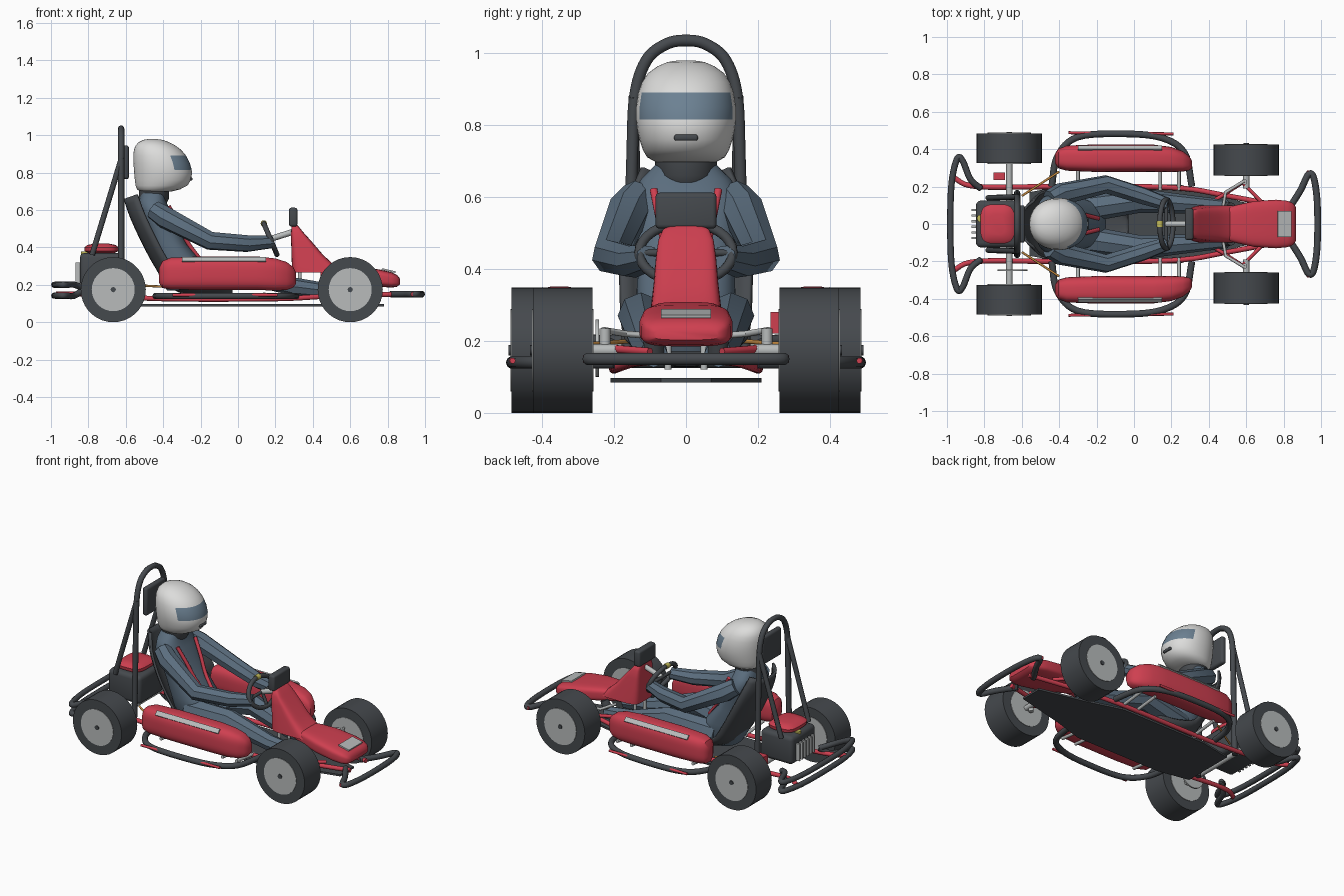
import bpy, bmesh, math
from mathutils import Vector, Matrix

if "Cube" in bpy.data.objects:
    bpy.data.objects.remove(bpy.data.objects["Cube"])

def mat(name, *c):
    m = bpy.data.materials.new(name)
    m.diffuse_color = (*c, 1)
    m.use_nodes = True
    m.node_tree.nodes["Principled BSDF"].inputs["Base Color"].default_value = m.diffuse_color
    return m

RED = mat("red_paint", .62, .05, .08)
BLACK = mat("black_rubber", .06, .067, .075)
BLUE = mat("suit_blue", .105, .155, .21)
VISOR = mat("visor_blue", .15, .22, .29)
WHITE = mat("helmet_white", .72, .72, .71)
GREY = mat("metal_grey", .48, .5, .5)
YELLOW = mat("yellow", .55, .5, .1)
ORANGE = mat("orange", .55, .25, .05)
SIDES = (("left", 1), ("right", -1))

def activate(ob):
    bpy.ops.object.select_all(action='DESELECT')
    ob.select_set(True)
    bpy.context.view_layer.objects.active = ob

def finish(name, bm, *mats):
    bmesh.ops.recalc_face_normals(bm, faces=bm.faces)
    me = bpy.data.meshes.new(name)
    bm.to_mesh(me)
    bm.free()
    ob = bpy.data.objects.new(name, me)
    bpy.context.collection.objects.link(ob)
    for m in mats:
        me.materials.append(m)
    activate(ob)
    bpy.ops.object.shade_smooth_by_angle(angle=math.radians(40))
    return ob

def cyl(name, p, q, r, m, r2=None, n=12):
    """Cylinder or cone between two points."""
    p, q = Vector(p), Vector(q)
    d = q - p
    bm = bmesh.new()
    M = Matrix.Translation((p + q) / 2) @ d.to_track_quat('Z', 'Y').to_matrix().to_4x4()
    bmesh.ops.create_cone(bm, cap_ends=True, segments=n, radius1=r,
                          radius2=r if r2 is None else r2, depth=d.length, matrix=M)
    return finish(name, bm, m)

def box(name, c, size, m, rot=(0, 0, 0), bevel=0):
    bm = bmesh.new()
    bmesh.ops.create_cube(bm, size=1, matrix=Matrix.Diagonal((*size, 1)))
    if bevel:
        bmesh.ops.bevel(bm, geom=bm.edges[:], offset=bevel, segments=3, profile=.5, affect='EDGES')
    ob = finish(name, bm, m)
    ob.location, ob.rotation_euler = c, rot
    return ob

def smooth_path(pts, k=6):
    """Catmull-Rom samples through the given points."""
    P = [Vector(p) for p in pts]
    P = [2 * P[0] - P[1]] + P + [2 * P[-1] - P[-2]]
    out = []
    for a, b, c, d in zip(P, P[1:], P[2:], P[3:]):
        for i in range(k):
            t = i / k
            out.append(.5 * (2 * b + (c - a) * t + (2 * a - 5 * b + 4 * c - d) * t * t
                             + (3 * b - a - 3 * c + d) * t ** 3))
    return out + [P[-2]]

def tube(name, pts, r, m, radii=None, smooth=True, closed=False, res=3):
    pts = smooth_path(pts) if smooth else pts
    cu = bpy.data.curves.new(name, 'CURVE')
    cu.dimensions, cu.bevel_depth, cu.bevel_resolution, cu.use_fill_caps = '3D', r, res, True
    sp = cu.splines.new('POLY')
    sp.points.add(len(pts) - 1)
    for i, p in enumerate(pts):
        sp.points[i].co = (*p, 1)
        sp.points[i].radius = radii[i] if radii else 1
    sp.use_cyclic_u = closed
    ob = bpy.data.objects.new(name, cu)
    bpy.context.collection.objects.link(ob)
    cu.materials.append(m)
    activate(ob)
    bpy.ops.object.convert(target='MESH')
    ob = bpy.context.view_layer.objects.active
    bpy.ops.object.shade_smooth_by_angle(angle=math.radians(40))
    return ob

def mirrored(pts):
    return pts + [(x, -y, z) for x, y, z in reversed(pts) if abs(y) > 1e-6]

def loft(name, rows, axis, p, mats, n=40, rule=None):
    """Skin superellipse rings; axis x: (x, y, z, ry, rz), axis z: (z, xmin, xmax, ry)."""
    bm, rings = bmesh.new(), []
    for row in rows:
        ring = []
        for k in range(n):
            a = math.tau * (k + .5) / n
            c, s = (math.copysign(abs(f) ** (2 / p), f) for f in (math.cos(a), math.sin(a)))
            if axis == 'x':
                co = (row[0], row[1] + row[3] * c, row[2] + row[4] * s)
            else:
                co = ((row[1] + row[2]) / 2 + (row[2] - row[1]) / 2 * c, row[3] * s, row[0])
            ring.append(bm.verts.new(co))
        rings.append(ring)
    for A, B in zip(rings, rings[1:]):
        for k in range(n):
            bm.faces.new((A[k], A[(k + 1) % n], B[(k + 1) % n], B[k]))
    bm.faces.new(rings[0])
    bm.faces.new(rings[-1])
    if rule:
        for f in bm.faces:
            f.material_index = rule(f.calc_center_median())
    return finish(name, bm, *mats)

# Floor pan
bm = bmesh.new()
outline = mirrored([(.78, .07, .085), (.45, .15, .085), (.25, .21, .085), (-.35, .21, .085), (-.56, .17, .085)])
face = bm.faces.new([bm.verts.new(v) for v in outline])
ext = bmesh.ops.extrude_face_region(bm, geom=[face])
bmesh.ops.translate(bm, vec=(0, 0, .012), verts=[v for v in ext["geom"] if isinstance(v, bmesh.types.BMVert)])
finish("floor_pan", bm, BLACK)

# Wheels, axles and frame on both sides
for side, s in SIDES:
    for end, x, y0, y1 in (("rear", -.667, .325, .485), ("front", .6, .26, .425)):
        cyl(f"{end}_tyre_{side}", (x, s * y0, .174), (x, s * y1, .174), .174, BLACK, n=36)
        cyl(f"{end}_rim_{side}", (x, s * (y0 - .003), .174), (x, s * (y1 + .003), .174), .115, GREY, n=36)
        cyl(f"{end}_hub_{side}", (x, s * y0, .174), (x, s * (y1 + .008), .174), .014, BLACK)
    tube(f"frame_rail_{side}", [(-.97, s * .25, .15), (-.84, s * .2, .15), (-.4, s * .2, .125), (.2, s * .195, .125),
                                (.5, s * .15, .14), (.86, s * .08, .15)], .014, RED)
    tube(f"front_arm_{side}", [(.42, s * .12, .17), (.58, s * .22, .18), (.7, s * .1, .17)], .011, RED, smooth=False)
    cyl(f"stub_axle_{side}", (.6, s * .19, .174), (.6, s * .27, .174), .017, GREY)
    cyl(f"upright_{side}", (.59, s * .225, .14), (.59, s * .225, .235), .015, GREY)
    tube(f"tie_rod_{side}", [(.59, s * .23, .23), (.49, s * .17, .22), (.47, s * .05, .21)], .009, GREY, smooth=False)
    cyl(f"seat_stay_{side}", (-.6, s * .15, .2), (-.4, s * .28, .19), .006, ORANGE)
    for i, x in enumerate((-.3, .14, .24)):
        cyl(f"pod_mount_{i}_{side}", (x, s * .18, .13), (x, s * .36, .15), .01, GREY)
    # Side bumper and pod
    tube(f"side_bumper_{side}", [(-.44, s * .2, .14), (-.41, s * .36, .14), (-.3, s * .465, .14), (-.05, s * .482, .14),
                                 (.15, s * .46, .14), (.27, s * .38, .14), (.31, s * .2, .14)], .018, BLACK)
    cyl(f"bumper_strip_{side}", (-.35, s * .488, .145), (.21, s * .482, .145), .008, RED)
    loft(f"side_pod_{side}", [(x, s * y, z, ry, rz) for x, y, z, ry, rz in (
        (-.422, .35, .25, .025, .04), (-.405, .35, .255, .052, .072), (-.36, .352, .26, .067, .085),
        (-.2, .352, .262, .074, .09), (.1, .352, .262, .073, .09), (.2, .345, .255, .067, .086),
        (.26, .335, .247, .055, .075), (.295, .325, .24, .038, .055), (.31, .318, .235, .02, .03))],
        'x', 3, [RED])
    box(f"pod_stripe_{side}", (-.075, s * .407, .336), (.45, .03, .009), GREY, rot=(-s * .8, 0, 0))
    # Roll hoop brace and shoulder straps
    cyl(f"hoop_brace_{side}", (-.622, s * .145, .88), (-.78, s * .14, .36), .015, BLACK)
    tube(f"strap_{side}", [(-.37, s * .09, .62), (-.315, s * .07, .52), (-.265, s * .05, .42), (-.19, s * .03, .32)],
         .011, RED)
    # Driver limbs
    tube(f"arm_{side}", [(-.45, s * .13, .6), (-.39, s * .16, .56), (-.15, s * .212, .435), (.05, s * .15, .42),
                         (.18, s * .105, .43)], .05, BLUE, radii=[1.05, 1.2, 1.0, .92, .72], smooth=False, res=2)
    tube(f"leg_{side}", [(-.28, s * .08, .235), (.03, s * .125, .27), (.3, s * .105, .19), (.5, s * .09, .165)],
         .065, BLUE, radii=[1.15, 1, .75, .6], smooth=False, res=2)
    cyl(f"shoe_{side}", (.48, s * .09, .15), (.52, s * .09, .24), .033, BLACK, r2=.025)
    cyl(f"nose_post_{side}", (.33, s * .05, .12), (.33, s * .05, .3), .01, GREY)
    cyl(f"bumper_tip_{side}", (.93, s * .25, .15), (.935, s * .285, .15), .011, RED)

cyl("rear_axle", (-.667, -.33, .174), (-.667, .33, .174), .017, GREY)
cyl("brake_disc", (-.65, -.252, .18), (-.65, -.242, .18), .08, GREY, n=32)
box("brake_reservoir", (-.72, .255, .25), (.06, .04, .06), RED)

# Bumpers
tube("front_bumper", mirrored([(.82, .07, .15), (.89, .18, .15), (.93, .262, .15), (.958, .255, .15),
                               (.977, .15, .15), (.982, 0, .15)]), .018, BLACK)
for i, z in enumerate((.142, .2)):
    tube(f"rear_bumper_{i}", mirrored([(-.82, .19, .18), (-.875, .24, z), (-.915, .335, z), (-.945, .35, z),
                                       (-.975, .22, z), (-.982, 0, z)]), .017, BLACK)

# Roll hoop and headrest
tube("roll_hoop", mirrored([(-.625, .165, .13), (-.625, .158, .4), (-.625, .15, .7), (-.625, .142, .88),
                            (-.625, .11, .98), (-.625, .055, 1.025), (-.625, 0, 1.035)]), .017, BLACK)
box("headrest", (-.6, 0, .855), (.035, .2, .18), BLACK, bevel=.014)

# Engine with cover and cooling fins
box("engine", (-.73, 0, .28), (.23, .25, .18), BLACK, bevel=.025)
loft("engine_cover", [(.37, -.8, -.66, .085), (.38, -.82, -.64, .102), (.4, -.822, -.638, .105),
                      (.413, -.805, -.655, .09), (.42, -.77, -.69, .055)], 'z', 3.5, [RED])
cyl("filler_cap", (-.82, .03, .36), (-.82, .03, .378), .02, YELLOW)
for i in range(6):
    box(f"engine_fin_{i}", (-.85, -.075 + .03 * i, .265), (.035, .012, .11), GREY)

# Seat shell
prof = [(-.605, .66, .12), (-.57, .56, .16), (-.51, .43, .18), (-.44, .3, .18), (-.36, .19, .175),
        (-.22, .14, .165), (-.09, .135, .14), (-.03, .14, .08)]
P = smooth_path(prof, 3)
bm, grid = bmesh.new(), []
for i, p in enumerate(P):
    t = P[min(i + 1, len(P) - 1)] - P[max(i - 1, 0)]
    nrm = Vector((-t.y, t.x)).normalized()
    grid.append([bm.verts.new((p.x + nrm.x * .07 * abs(v) ** 3, p.z * v, p.y + nrm.y * .07 * abs(v) ** 3))
                 for v in (k / 6 - 1 for k in range(13))])
for A, B in zip(grid, grid[1:]):
    for k in range(12):
        bm.faces.new((A[k], A[k + 1], B[k + 1], B[k]))
seat = finish("seat", bm, BLACK)
sol = seat.modifiers.new("thickness", 'SOLIDIFY')
sol.thickness, sol.offset = .014, 0

# Driver body and helmet
loft("torso", [(.17, -.38, -.18, .1), (.24, -.42, -.15, .13), (.32, -.44, -.19, .138), (.42, -.47, -.275, .135),
               (.52, -.505, -.325, .142), (.6, -.53, -.365, .152), (.65, -.53, -.385, .125),
               (.69, -.52, -.39, .085)], 'z', 2.4, [BLUE])
loft("collar", [(.64, -.51, -.38, .07), (.66, -.53, -.37, .085), (.72, -.53, -.37, .087)], 'z', 2, [BLACK])
loft("helmet", [(.698, -.52, -.36, .085), (.71, -.54, -.31, .108), (.73, -.548, -.27, .12), (.76, -.552, -.252, .13),
                (.79, -.555, -.246, .136), (.815, -.557, -.247, .139), (.85, -.559, -.257, .139),
                (.89, -.56, -.277, .133), (.92, -.557, -.302, .122), (.945, -.548, -.335, .105),
                (.963, -.53, -.37, .08), (.975, -.505, -.405, .052), (.98, -.475, -.44, .02)], 'z', 2.1,
     [WHITE, VISOR],
     rule=lambda c: int(.815 < c.z < .89 and abs(math.atan2(c.y / .139, (c.x + .405) / .155)) < math.radians(68)))
box("chin_vent", (-.252, 0, .765), (.016, .066, .017), BLACK, bevel=.006)

# Nose, steering fairing and instrument box
loft("nose", [(.44, 0, .27, .07, .035), (.54, 0, .265, .1, .043), (.64, 0, .252, .122, .048), (.76, 0, .235, .13, .046),
              (.82, 0, .226, .124, .041), (.85, 0, .221, .112, .032), (.866, 0, .218, .09, .015)], 'x', 4, [RED])
loft("steering_fairing", [(.265, .29, .58, .1), (.3, .288, .52, .097), (.36, .286, .455, .09), (.43, .284, .395, .084),
                          (.48, .284, .35, .077), (.51, .286, .326, .064), (.52, .29, .315, .045)], 'z', 5, [RED])
box("number_plate", (.805, 0, .276), (.075, .14, .009), GREY, rot=(0, .22, 0))
box("instrument_box", (.295, 0, .562), (.045, .17, .1), BLACK, bevel=.012)

# Steering wheel
up = Vector((-.39, 0, .92))
mid = Vector((.173, 0, .445))
tube("steering_wheel", [mid + up * .09 * math.sin(a) + Vector((0, .13 * math.cos(a), 0))
                        for a in (math.tau * k / 32 for k in range(32))], .014, BLACK, smooth=False, closed=True)
for i, (dy, du) in enumerate(((.125, 0), (-.125, 0), (0, -.09))):
    cyl(f"wheel_spoke_{i}", mid, mid + up * du + Vector((0, dy, 0)), .01, BLACK)
cyl("steering_column", mid, (.3, 0, .485), .016, GREY)
cyl("wheel_marker", mid + up * .09 - Vector((0, .016, 0)), mid + up * .09 + Vector((0, .016, 0)), .017, YELLOW)
